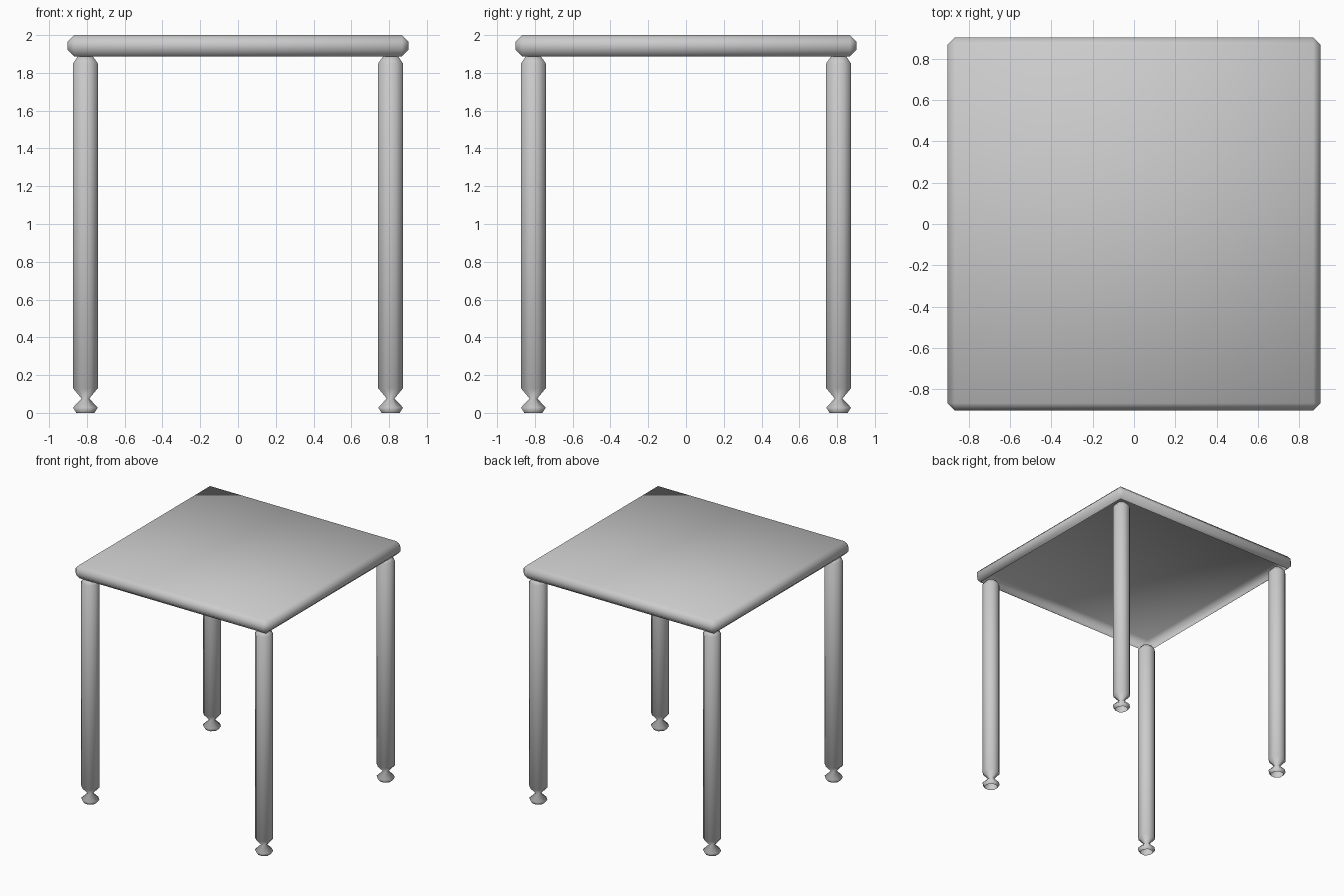
import bpy
import bmesh
from math import cos, sin, pi

default = bpy.data.objects.get("Cube")
if default:
    bpy.data.objects.remove(default, do_unlink=True)

grey = bpy.data.materials.new("plain grey")
grey.use_nodes = True
COLOUR = (0.6, 0.6, 0.6, 1)
grey.diffuse_color = COLOUR
grey.node_tree.nodes["Principled BSDF"].inputs["Base Color"].default_value = COLOUR


def add_object(name, bm, location):
    """Turn a bmesh into a smooth-shaded grey object."""
    for face in bm.faces:
        face.smooth = True
    mesh = bpy.data.meshes.new(name)
    bm.to_mesh(mesh)
    bm.free()
    mesh.materials.append(grey)
    obj = bpy.data.objects.new(name, mesh)
    obj.location = location
    bpy.context.collection.objects.link(obj)
    return obj


def turned(name, profile, location, sides=8):
    """Sweep (radius, height) points around z, open below and capped above."""
    bm = bmesh.new()
    rings = []
    for radius, z in profile:
        angles = [2 * pi * (i + 0.5) / sides for i in range(sides)]
        rings.append([bm.verts.new((radius * cos(a), radius * sin(a), z)) for a in angles])
    for low, high in zip(rings, rings[1:]):
        for i in range(sides):
            j = (i + 1) % sides
            bm.faces.new((low[i], low[j], high[j], high[i]))
    bm.faces.new(rings[-1])
    return add_object(name, bm, location)


# Table top: a thin chamfered square shell, hollow underneath
WIDTH, THICKNESS, HEIGHT = 1.805, 0.113, 2.0
bm = bmesh.new()
bmesh.ops.create_cube(bm, size=1)
bmesh.ops.scale(bm, vec=(WIDTH, WIDTH, THICKNESS), verts=bm.verts)
bmesh.ops.bevel(bm, geom=bm.edges[:], offset=0.035, segments=1, affect='EDGES')
bm.normal_update()
underside = [f for f in bm.faces if f.normal.z < -0.99]
bmesh.ops.delete(bm, geom=underside, context='FACES')
add_object("table_top", bm, (0, 0, HEIGHT - THICKNESS / 2))

# Legs: eight-sided posts pinched at the ankle above a flared, open foot
LEG = [(0.052, 0), (0.071, 0.028), (0.022, 0.076), (0.071, 0.13),
       (0.071, 1.85), (0.043, 1.888)]
INSET = 0.808
for side, x in (("left", INSET), ("right", -INSET)):
    for end, y in (("front", -INSET), ("back", INSET)):
        turned(f"{end}_{side}_leg", LEG, (x, y, 0))
